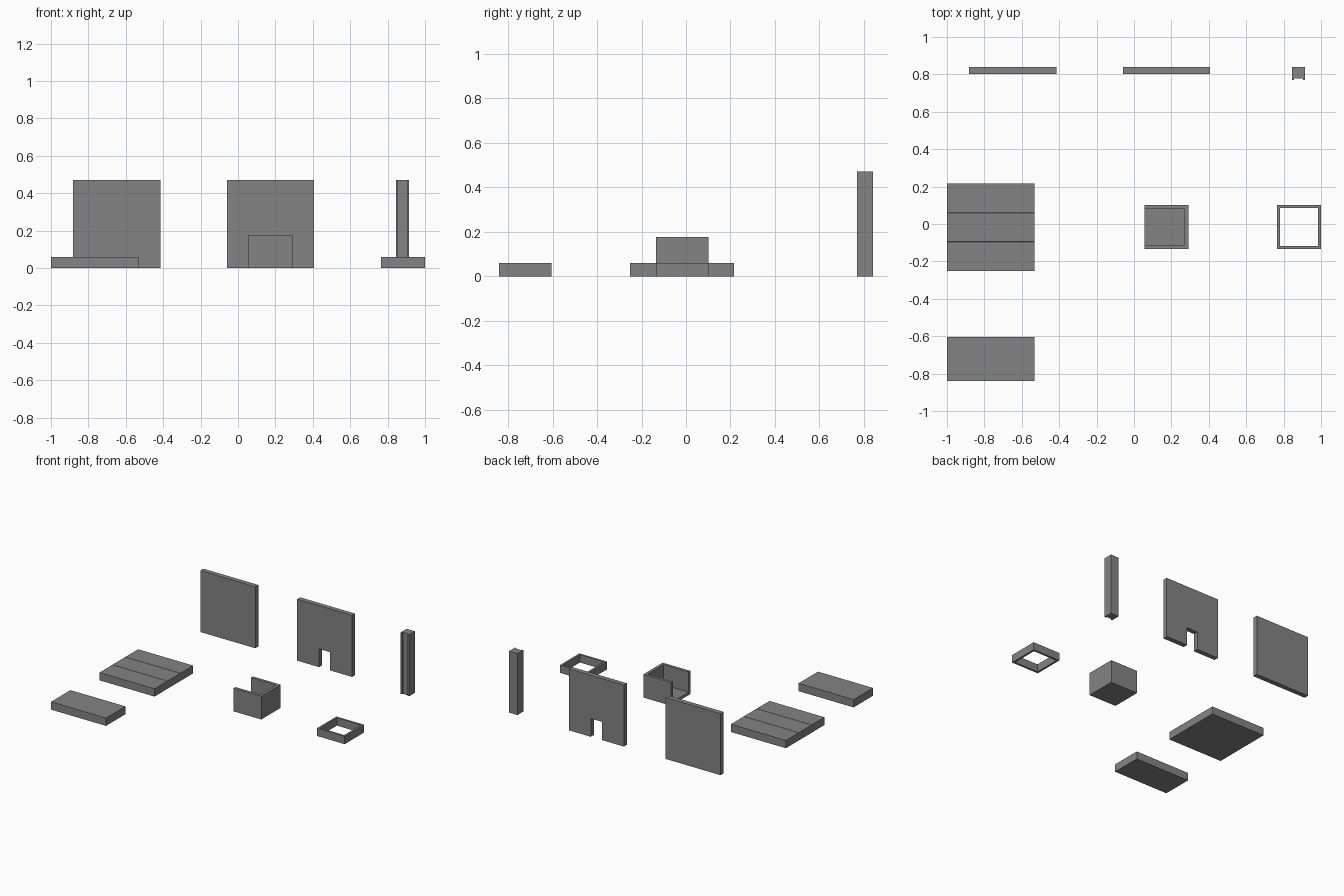
import bpy
import bmesh
from mathutils import Vector

cube = bpy.data.objects.get("Cube")
if cube:
    bpy.data.objects.remove(cube, do_unlink=True)

# Single plain grey
grey = bpy.data.materials.new("plain_grey")
grey.use_nodes = True
colour = (0.23, 0.23, 0.23, 1)
grey.diffuse_color = colour
grey.node_tree.nodes["Principled BSDF"].inputs["Base Color"].default_value = colour

TILE = 0.467      # side of a full tile
SLAB = 0.06       # floor and frame height
WALL_T = 0.037    # wall thickness
BOX = 0.235       # side of the bin and frame
RIM = 0.022       # bin and frame wall thickness


def finish(name, bm):
    bmesh.ops.recalc_face_normals(bm, faces=bm.faces)
    mesh = bpy.data.meshes.new(name)
    bm.to_mesh(mesh)
    bm.free()
    mesh.materials.append(grey)
    obj = bpy.data.objects.new(name, mesh)
    bpy.context.scene.collection.objects.link(obj)
    return obj


def add_prism(bm, profile, origin, u, v, sweep):
    """Extrude a 2D profile, laid along axes u and v, by the sweep vector."""
    u, v, origin = Vector(u), Vector(v), Vector(origin)
    face = bm.faces.new([bm.verts.new(origin + u * a + v * b) for a, b in profile])
    new = bmesh.ops.extrude_face_region(bm, geom=[face], use_keep_orig=True)["geom"]
    bmesh.ops.translate(bm, vec=Vector(sweep),
                        verts=[e for e in new if isinstance(e, bmesh.types.BMVert)])


def rect(w, h):
    return [(0, 0), (w, 0), (w, h), (0, h)]


def prism(name, profile, origin, u, v, sweep):
    bm = bmesh.new()
    add_prism(bm, profile, origin, u, v, sweep)
    return finish(name, bm)


X, Y, Z = (1, 0, 0), (0, 1, 0), (0, 0, 1)

# Floor tile with two fine plank seams across the top
seamed = [(0, 0), (TILE, 0), (TILE, SLAB)]
for k in (2, 1):
    c = TILE * k / 3
    seamed += [(c + 0.002, SLAB), (c, SLAB - 0.003), (c - 0.002, SLAB)]
seamed.append((0, SLAB))
prism("floor_tile", seamed, (-1, -0.251, 0), Y, Z, (TILE, 0, 0))

# Half floor tile
prism("half_floor_tile", rect(TILE, BOX), (-1, -0.84, 0), X, Y, (0, 0, SLAB))

# Solid wall and wall with a small doorway
prism("wall", rect(TILE, 0.472), (-0.882, 0.84, 0), X, Z, (0, -WALL_T, 0))
d0, d1, dh = TILE * 0.4, TILE * 0.6, 0.14
doorway = [(0, 0), (d0, 0), (d0, dh), (d1, dh), (d1, 0),
           (TILE, 0), (TILE, 0.472), (0, 0.472)]
prism("doorway_wall", doorway, (-0.06, 0.84, 0), X, Z, (0, -WALL_T, 0))

# Post with a shallow channel between two lips on its front
w, lip, deep = 0.071, 0.012, 0.009
channel = [(0, 0), (lip, 0), (lip, deep), (w - lip, deep), (w - lip, 0),
           (w, 0), (w, w), (0, w)]
prism("corner_post", channel, (0.844, 0.769, 0), X, Y, (0, 0, 0.472))

# Bin: three walls around a floor, open on one side and at the top
bm = bmesh.new()
i = BOX - RIM
u_shape = [(0, 0), (BOX, 0), (BOX, BOX), (0, BOX), (0, i), (i, i), (i, RIM), (0, RIM)]
start = (0.057, -0.134, 0)
add_prism(bm, u_shape, start, X, Y, (0, 0, 0.178))
add_prism(bm, rect(i, i - RIM), (start[0], start[1] + RIM, 0), X, Y, (0, 0, RIM))
finish("open_bin", bm)

# Square frame: box with inset ends opened up and bridged
bm = bmesh.new()
add_prism(bm, rect(BOX, BOX), (1 - BOX, -0.134, 0), X, Y, (0, 0, SLAB))
bmesh.ops.recalc_face_normals(bm, faces=bm.faces)
ends = [f for f in bm.faces if abs(f.normal.z) > 0.9]
bmesh.ops.inset_individual(bm, faces=ends, thickness=RIM)
loops = [e for f in ends for e in f.edges]
bmesh.ops.delete(bm, geom=ends, context="FACES_ONLY")
bmesh.ops.bridge_loops(bm, edges=loops)
finish("square_frame", bm)
